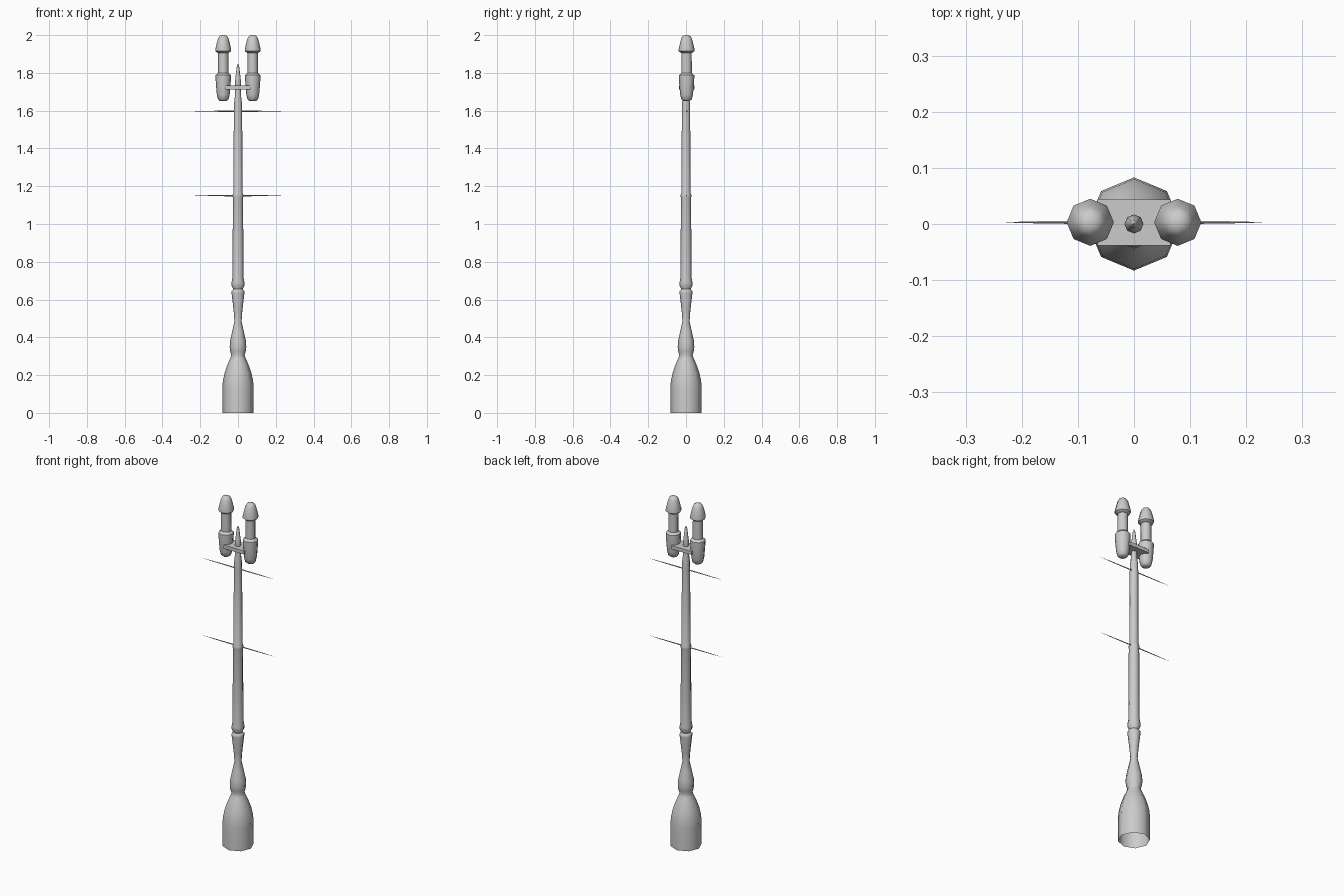
import bpy, bmesh, math

if "Cube" in bpy.data.objects:
    bpy.data.objects.remove(bpy.data.objects["Cube"])

CY = 0.003  # depth of the upper fittings


def finish(name, bm, angle=40):
    bmesh.ops.recalc_face_normals(bm, faces=bm.faces[:])
    me = bpy.data.meshes.new(name)
    bm.to_mesh(me)
    bm.free()
    ob = bpy.data.objects.new(name, me)
    bpy.context.collection.objects.link(ob)
    bpy.ops.object.select_all(action='DESELECT')
    ob.select_set(True)
    bpy.context.view_layer.objects.active = ob
    bpy.ops.object.shade_smooth_by_angle(angle=math.radians(angle))
    return ob


def lathe(name, profile, x=0, y=0, sides=8, cap_bottom=True, offset=0):
    """Turned shape from (radius, height) pairs."""
    bm = bmesh.new()
    rings = []
    for r, z in profile:
        rings.append([bm.verts.new((x + r * math.cos(math.tau * (i + offset) / sides),
                                    y + r * math.sin(math.tau * (i + offset) / sides), z))
                      for i in range(sides)])
    for a, b in zip(rings, rings[1:]):
        for i in range(sides):
            j = (i + 1) % sides
            bm.faces.new((a[i], a[j], b[j], b[i]))
    bm.faces.new(rings[-1])
    if cap_bottom:
        bm.faces.new(rings[0])
    return finish(name, bm, 46)


# Pole with open bell-shaped base
lathe("pole", [(.083, 0), (.083, .13), (.080, .17), (.070, .215), (.054, .26),
               (.040, .29), (.035, .305), (.041, .325), (.044, .35), (.041, .385),
               (.031, .43), (.019, .485), (.023, .54), (.034, .635), (.034, .645),
               (.025, .655), (.034, .675), (.034, .69), (.029, .72), (.027, 1.14),
               (.028, 1.145), (.028, 1.155), (.024, 1.165), (.022, 1.60),
               (.021, 1.64), (.016, 1.68), (.014, 1.73)], cap_bottom=False)

# Finial spike
lathe("finial", [(.013, 1.725), (.017, 1.745), (.014, 1.77), (.007, 1.83), (.001, 1.847)])

# Flat bracket carrying both lamps
bm = bmesh.new()
bmesh.ops.create_cube(bm, size=1)
for v in bm.verts:
    v.co = (v.co.x * .13, v.co.y * .082 + CY, v.co.z * .02 + 1.722)
finish("lamp_bracket", bm)

# Lamps: rounded cup, tube and hood
for side, s in (("left", -1), ("right", 1)):
    x = .078 * s
    lathe(f"lamp_cup_{side}", [(.018, 1.652), (.028, 1.660), (.034, 1.685), (.038, 1.73),
                               (.041, 1.775), (.041, 1.788), (.034, 1.793), (.028, 1.800)],
          x, CY)
    lathe(f"lamp_tube_{side}", [(.028, 1.79), (.027, 1.92)], x, CY)
    lathe(f"lamp_hood_{side}", [(.028, 1.905), (.042, 1.915), (.042, 1.925), (.035, 1.955),
                                (.028, 1.982), (.020, 1.995), (.008, 2.0)], x, CY)

# Thin tapering cross spikes
for label, z in (("lower", 1.15), ("upper", 1.597)):
    bm = bmesh.new()
    rings = []
    for x, h in ((-.228, .0004), (-.16, .0022), (-.03, .0035), (0, .005),
                 (.03, .0035), (.16, .0022), (.228, .0004)):
        rings.append([bm.verts.new((x, CY + h * a, z + h * b))
                      for a, b in ((1, 0), (0, 1), (-1, 0), (0, -1))])
    for a, b in zip(rings, rings[1:]):
        for i in range(4):
            j = (i + 1) % 4
            bm.faces.new((a[i], a[j], b[j], b[i]))
    bm.faces.new(rings[0])
    bm.faces.new(rings[-1])
    finish(f"{label}_cross_spike", bm)
